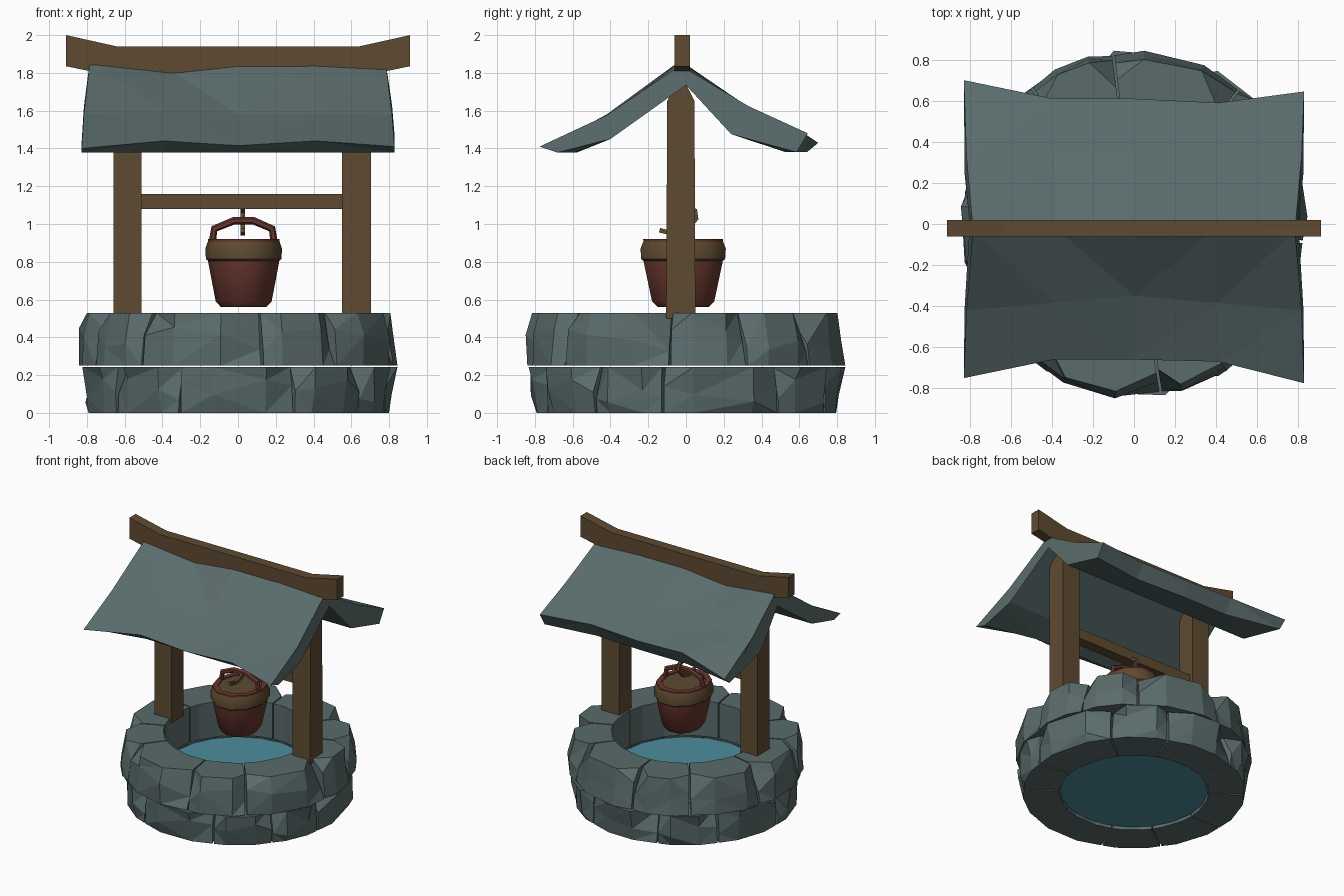
import bpy, bmesh, math, random
from mathutils import Vector

random.seed(4)
if "Cube" in bpy.data.objects:
    bpy.data.objects.remove(bpy.data.objects["Cube"], do_unlink=True)


def material(name, rgb):
    m = bpy.data.materials.new(name)
    m.use_nodes = True
    m.diffuse_color = (*rgb, 1)
    m.node_tree.nodes["Principled BSDF"].inputs["Base Color"].default_value = (*rgb, 1)
    return m


SLATE = material("slate stone", (0.102, 0.147, 0.147))
WOOD = material("brown wood", (0.112, 0.069, 0.031))
CLAY = material("red brown", (0.135, 0.036, 0.026))
WATER = material("water blue", (0.075, 0.262, 0.335))


def finish(bm, name, mat, smooth=False, triangulate=False):
    bmesh.ops.recalc_face_normals(bm, faces=bm.faces)
    if triangulate:
        bmesh.ops.triangulate(bm, faces=[f for f in bm.faces if len(f.verts) == 4])
    mesh = bpy.data.meshes.new(name)
    bm.to_mesh(mesh)
    bm.free()
    mesh.materials.append(mat)
    ob = bpy.data.objects.new(name, mesh)
    bpy.context.collection.objects.link(ob)
    if smooth:
        bpy.ops.object.select_all(action='DESELECT')
        ob.select_set(True)
        bpy.context.view_layer.objects.active = ob
        bpy.ops.object.shade_smooth_by_angle(angle=math.radians(42))
    return ob


def add_loft(bm, sections):
    """Skin a row of matching closed cross-sections and cap both ends."""
    loops = [[bm.verts.new(p) for p in s] for s in sections]
    n = len(loops[0])
    for a, b in zip(loops, loops[1:]):
        for i in range(n):
            j = (i + 1) % n
            bm.faces.new((a[i], a[j], b[j], b[i]))
    bm.faces.new(loops[0])
    bm.faces.new(loops[-1])


def loft(name, sections, mat, **kw):
    bm = bmesh.new()
    add_loft(bm, sections)
    return finish(bm, name, mat, **kw)


def ring_points(r, z, cx=0, cy=0, sides=10, sy=1):
    return [(cx + r * math.cos(math.tau * i / sides),
             cy + sy * r * math.sin(math.tau * i / sides), z) for i in range(sides)]


def tube(name, path, radius, side, mat, sides=6, smooth=False):
    """Sweep a small polygon along a path lying across the side vector."""
    path = [Vector(p) for p in path]
    side = Vector(side)
    sections = []
    for i, p in enumerate(path):
        along = (path[min(i + 1, len(path) - 1)] - path[max(i - 1, 0)]).normalized()
        up = along.cross(side).normalized()
        angles = [math.tau * (k + 0.5) / sides for k in range(sides)]
        sections.append([p + radius * (side * math.cos(a) + up * math.sin(a)) for a in angles])
    return loft(name, sections, mat, smooth=smooth)


# Stone courses: chipped blocks between seam angles measured from the front
def stone_course(name, seams, z0, z1, body, ends, inner=0.535):
    bm = bmesh.new()
    zs = (z0, (z0 + z1) / 2, z1)
    for start, end in zip(seams, seams[1:] + [seams[0] + 360]):
        gap = 0.45
        sections = []
        for k, t in enumerate((0, 0.27, 0.73, 1)):
            edge = k in (0, 3)
            wobble = 0 if edge else random.uniform(-0.06, 0.06)
            a = math.radians(start + gap + (end - start - 2 * gap) * (t + wobble))
            radii = list(ends if edge else body)
            radii[1] += random.uniform(-0.025, 0.015)
            radii[2] += random.uniform(-0.05, 0.02) if edge else random.uniform(-0.015, 0.005)
            heights = list(zs)
            heights[1] += random.uniform(-0.07, 0.07)
            pts = [(inner, z0)] + list(zip(radii, heights)) + [(inner, z1)]
            sections.append([(r * math.sin(a), -r * math.cos(a), z) for r, z in pts])
        add_loft(bm, sections)
    return finish(bm, name, SLATE, triangulate=True)


stone_course("lower_stones", [-54, -23, 22, 53, 81, 128, 158, 200, 232, 270],
             0, 0.243, (0.80, 0.825, 0.845), (0.79, 0.80, 0.76))
stone_course("upper_stones", [-66, -38, 9, 39, 84, 113, 142, 187, 217, 255],
             0.25, 0.53, (0.845, 0.84, 0.815), (0.825, 0.80, 0.72))

# Well water
loft("well_water", [ring_points(0.53, 0.02, sides=20), ring_points(0.53, 0.24, sides=20)], WATER)

# Posts with gabled tops
gable = [(-0.105, 0.5), (0.05, 0.5), (0.045, 1.65), (-0.01, 1.76), (-0.045, 1.76), (-0.1, 1.65)]
for name, x0, x1 in (("right_post", -0.66, -0.51), ("left_post", 0.55, 0.705)):
    loft(name, [[(x, y, z) for y, z in gable] for x in (x0, x1)], WOOD)


# Beams running along x
def beam(name, stations, y0, y1):
    loft(name, [[(x, y0, b), (x, y1, b), (x, y1, t), (x, y0, t)] for x, b, t in stations], WOOD)


beam("crossbar", [(-0.52, 1.08, 1.16), (0.56, 1.08, 1.16)], -0.065, 0.015)
beam("ridge_beam", [(-0.91, 1.835, 2.0), (-0.64, 1.78, 1.94),
                    (0.64, 1.78, 1.94), (0.91, 1.835, 2.0)], -0.06, 0.02)

# Sagging roof slab: x, ridge height, then front and back eave reach and height
columns = [
    (-0.80, 1.865, -0.75, 1.40, 0.70, 1.43),
    (-0.38, 1.82, -0.66, 1.44, 0.61, 1.49),
    (0.0, 1.86, -0.66, 1.415, 0.61, 1.48),
    (0.40, 1.86, -0.67, 1.44, 0.59, 1.49),
    (0.80, 1.84, -0.775, 1.41, 0.645, 1.48),
]
sections = []
for x, ridge, fy, fz, by, bz in columns:
    middle = 1 - abs(x) / 0.8
    flare = 1.035
    bump = random.uniform(-0.015, 0.015)
    sections.append([
        (x * flare, fy, fz),
        (x * 1.02, -0.42 + 0.07 * middle, 1.59 + bump),
        (x * 0.98, -0.03, ridge),
        (x * 1.02, 0.33, 1.61 - bump),
        (x * flare, by, bz),
        (x * flare, by - 0.06, 1.38),
        (x * 1.03, 0.24, 1.475),
        (x, 0.0, 1.735),
        (x * 1.03, -0.40, 1.45),
        (x * flare, max(fy + 0.08, -0.68), 1.378),
    ])
loft("roof", sections, SLATE, triangulate=True)

# Bucket: oval body, wooden band, water and handle
CX, CY, OVAL = 0.03, -0.015, 1.17


def bucket_part(name, profile, mat, smooth=True):
    loft(name, [ring_points(r, z, CX, CY, 10, OVAL) for r, z in profile], mat, smooth=smooth)


bucket_part("bucket_body", [(0.12, 0.56), (0.148, 0.59), (0.188, 0.8), (0.19, 0.92),
                            (0.15, 0.92), (0.14, 0.87)], CLAY)
bucket_part("bucket_band", [(0.18, 0.797), (0.2, 0.815), (0.203, 0.87), (0.188, 0.912),
                            (0.18, 0.912)], WOOD)
bucket_part("bucket_water", [(0.148, 0.885), (0.148, 0.895)], WATER, False)
tube("bucket_handle", [(-0.14, CY, 0.88), (-0.125, CY, 0.975), (-0.02, CY, 1.018),
                       (0.08, CY, 1.018), (0.18, CY, 0.975), (0.195, CY, 0.88)],
     0.02, (0, 1, 0), CLAY, smooth=True)

# Hook hanging from the crossbar
tube("hook", [(0.025, -0.02, 1.1), (0.025, 0.05, 1.07), (0.025, 0.055, 1.03),
              (0.025, 0.0, 0.965), (0.025, -0.07, 0.95), (0.025, -0.14, 0.967)],
     0.017, (1, 0, 0), WOOD, sides=4)
